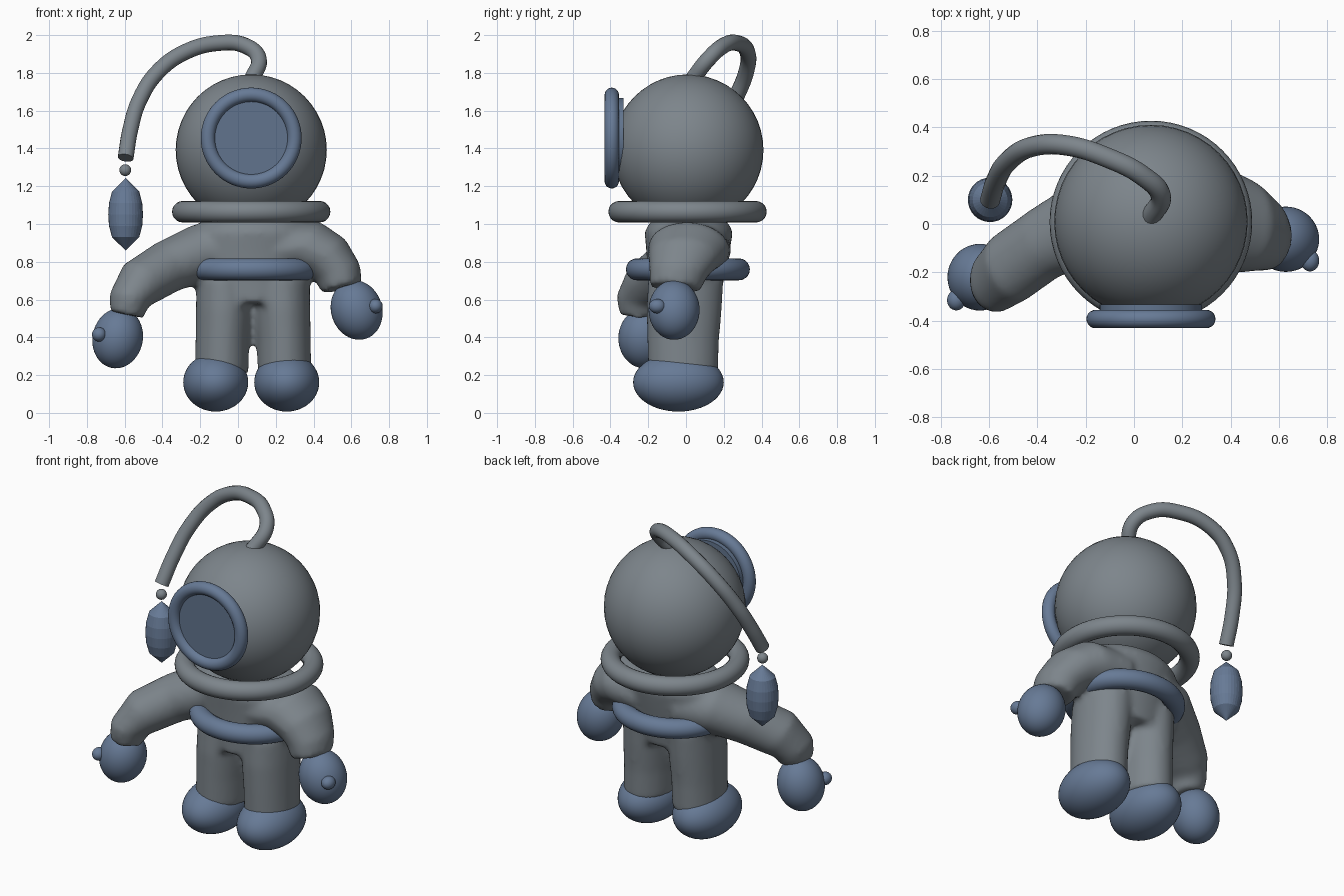
import bpy, bmesh, math
from mathutils import Vector, Matrix

if "Cube" in bpy.data.objects:
    bpy.data.objects.remove(bpy.data.objects["Cube"])


def material(name, rgb):
    m = bpy.data.materials.new(name)
    m.use_nodes = True
    m.diffuse_color = (*rgb, 1)
    bsdf = m.node_tree.nodes["Principled BSDF"]
    bsdf.inputs["Base Color"].default_value = (*rgb, 1)
    bsdf.inputs["Roughness"].default_value = 0.6
    return m


GREY = material("suit grey", (0.205, 0.235, 0.26))
BLUE = material("steel blue", (0.135, 0.195, 0.305))
GLASS = material("visor blue", (0.12, 0.175, 0.27))


def finish(name, mat, smooth=True):
    ob = bpy.context.object
    ob.name = name
    ob.data.materials.append(mat)
    if smooth:
        bpy.ops.object.shade_smooth_by_angle(angle=math.radians(40))
    return ob


def ball(name, mat, loc, size, rot=(0, 0, 0)):
    bpy.ops.mesh.primitive_uv_sphere_add(segments=48, ring_count=24, location=loc, rotation=rot)
    bpy.context.object.scale = size
    return finish(name, mat)


def ring(name, mat, loc, major, minor, rot=(0, 0, 0), scale=(1, 1, 1)):
    bpy.ops.mesh.primitive_torus_add(location=loc, rotation=rot, major_radius=major,
                                     minor_radius=minor, major_segments=64, minor_segments=20)
    bpy.context.object.scale = scale
    return finish(name, mat)


def loft(bm, sections, sides=32):
    """Closed tube through (centre, axis, half width, half depth); depth lies along y."""
    loops = []
    for centre, axis, a, b in sections:
        n = Vector(axis).normalized()
        v = (Vector((0, 1, 0)) - n * n.y).normalized()
        u = v.cross(n)
        loops.append([bm.verts.new(Vector(centre) + u * a * math.cos(t) + v * b * math.sin(t))
                      for t in (2 * math.pi * i / sides for i in range(sides))])
    for p, q in zip(loops, loops[1:]):
        for i in range(sides):
            j = (i + 1) % sides
            bm.faces.new((p[i], p[j], q[j], q[i]))
    bm.faces.new(loops[0][::-1])
    bm.faces.new(loops[-1])


# Suit: torso, legs and arms fused into one soft skin
CX = 0.08
UP = (0, 0, 1)
bm = bmesh.new()
loft(bm, [((CX, -0.01, 0.58), UP, 0.27, 0.19), ((CX, 0, 0.7), UP, 0.3, 0.2),
          ((CX, 0.01, 0.85), UP, 0.33, 0.22), ((CX, 0.015, 0.96), UP, 0.33, 0.235),
          ((CX, 0.015, 1.02), UP, 0.27, 0.2)])
for s in (-1, 1):
    loft(bm, [((CX + s * 0.167, -0.015, 0.2), UP, 0.142, 0.185),
              ((CX + s * 0.163, -0.015, 0.38), UP, 0.142, 0.19),
              ((CX + s * 0.155, -0.01, 0.55), UP, 0.148, 0.2),
              ((CX + s * 0.15, 0, 0.72), UP, 0.15, 0.2)])
loft(bm, [((-0.02, 0.02, 0.85), (-1, -0.2, -0.1), 0.16, 0.21),
          ((-0.2, 0.0, 0.845), (-1, -0.35, -0.3), 0.155, 0.18),
          ((-0.37, -0.08, 0.775), (-1, -0.5, -0.55), 0.14, 0.15),
          ((-0.51, -0.18, 0.69), (-0.8, -0.5, -0.8), 0.135, 0.15),
          ((-0.575, -0.235, 0.6), (-0.3, -0.2, -1), 0.11, 0.135),
          ((-0.59, -0.245, 0.52), (-0.2, 0, -1), 0.09, 0.11)])
loft(bm, [((0.2, 0.02, 0.86), (1, 0, -0.1), 0.15, 0.22),
          ((0.37, 0.015, 0.87), (1, -0.1, -0.5), 0.155, 0.215),
          ((0.47, -0.01, 0.82), (0.8, -0.1, -0.8), 0.14, 0.19),
          ((0.53, -0.04, 0.74), (0.4, -0.1, -1), 0.125, 0.155),
          ((0.55, -0.06, 0.66), (0.25, -0.1, -1), 0.11, 0.135)])
bmesh.ops.recalc_face_normals(bm, faces=bm.faces)
mesh = bpy.data.meshes.new("suit_body")
bm.to_mesh(mesh)
bm.free()
suit = bpy.data.objects.new("suit_body", mesh)
bpy.context.collection.objects.link(suit)
mesh.materials.append(GREY)
remesh = suit.modifiers.new("fuse", "REMESH")
remesh.mode = "VOXEL"
remesh.voxel_size = 0.018
remesh.use_smooth_shade = True
soften = suit.modifiers.new("soften", "SMOOTH")
soften.factor = 0.5
soften.iterations = 8

# Boots
for side, s in (("right", -1), ("left", 1)):
    ball(side + "_boot", BLUE, (CX - 0.01 + s * 0.188, -0.04, 0.162), (0.172, 0.24, 0.155))

# Gloves and thumbs
ball("right_glove", BLUE, (-0.637, -0.22, 0.395), (0.133, 0.138, 0.16), (0, math.radians(12), 0))
ball("right_thumb", BLUE, (-0.735, -0.315, 0.415), (0.038, 0.042, 0.038))
ball("left_glove", BLUE, (0.628, -0.063, 0.545), (0.135, 0.135, 0.16), (0, math.radians(-18), 0))
ball("left_thumb", BLUE, (0.728, -0.152, 0.565), (0.038, 0.044, 0.038))

# Helmet with porthole, collar and belt
ball("helmet", GREY, (0.07, 0.01, 1.392), (0.4, 0.4, 0.4))
ring("collar_ring", GREY, (0.07, 0.008, 1.065), 0.362, 0.057)
ring("belt_ring", BLUE, (CX, 0.01, 0.76), 0.27, 0.058, scale=(1.08, 1, 1))
FACING = (math.pi / 2, 0, 0)
ring("porthole_rim", BLUE, (0.07, -0.393, 1.455), 0.229, 0.038, FACING)
bpy.ops.mesh.primitive_cylinder_add(vertices=64, radius=0.212, depth=0.07,
                                    location=(0.07, -0.367, 1.455), rotation=FACING)
finish("porthole_glass", GLASS)

# Air hose
path = [(0.07, 0.03, 1.76), (0.11, 0.12, 1.875), (0.035, 0.2, 1.945), (-0.1, 0.27, 1.958),
        (-0.28, 0.325, 1.91), (-0.42, 0.32, 1.81), (-0.52, 0.26, 1.66),
        (-0.57, 0.18, 1.5), (-0.595, 0.1, 1.35)]
curve = bpy.data.curves.new("air_hose", "CURVE")
curve.dimensions = "3D"
curve.bevel_depth = 0.042
curve.bevel_resolution = 6
curve.use_fill_caps = True
curve.resolution_u = 10
spline = curve.splines.new("BEZIER")
spline.bezier_points.add(len(path) - 1)
for point, co in zip(spline.bezier_points, path):
    point.co = co
    point.handle_left_type = point.handle_right_type = "AUTO"
hose = bpy.data.objects.new("air_hose", curve)
bpy.context.collection.objects.link(hose)
curve.materials.append(GREY)

# Hanging bead and faceted weight
ball("hose_bead", GREY, (-0.597, 0.1, 1.285), (0.031, 0.031, 0.031))
bm = bmesh.new()
profile = [(0, 1.243), (0.072, 1.172), (0.088, 1.11), (0.092, 1.05),
           (0.088, 0.99), (0.072, 0.93), (0, 0.86)]
verts = [bm.verts.new((r, 0, z)) for r, z in profile]
edges = [bm.edges.new(pair) for pair in zip(verts, verts[1:])]
bmesh.ops.spin(bm, geom=verts + edges, axis=(0, 0, 1), cent=(0, 0, 0),
               angle=2 * math.pi, steps=32)
bmesh.ops.remove_doubles(bm, verts=bm.verts, dist=0.0005)
bmesh.ops.recalc_face_normals(bm, faces=bm.faces)
bmesh.ops.transform(bm, matrix=Matrix.Translation((-0.595, 0.1, 0)), verts=bm.verts)
mesh = bpy.data.meshes.new("hanging_weight")
bm.to_mesh(mesh)
bm.free()
mesh.materials.append(BLUE)
bpy.context.collection.objects.link(bpy.data.objects.new("hanging_weight", mesh))
